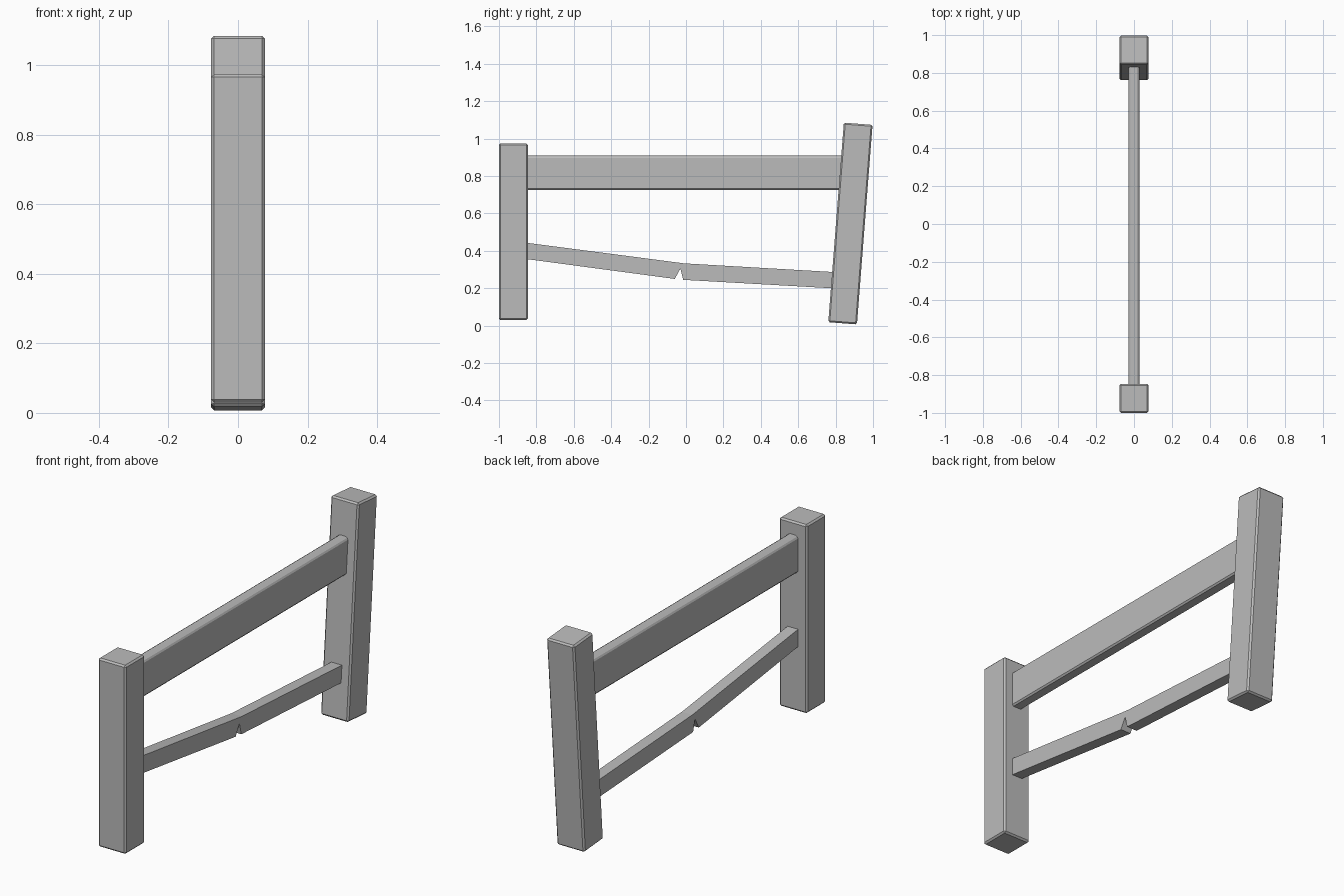
import bpy, bmesh, math
from mathutils import Matrix, Vector

if "Cube" in bpy.data.objects:
    bpy.data.objects.remove(bpy.data.objects["Cube"])

wood = bpy.data.materials.new("grey wood")
wood.diffuse_color = (0.5, 0.5, 0.5, 1)
wood.use_nodes = True
wood.node_tree.nodes["Principled BSDF"].inputs["Base Color"].default_value = wood.diffuse_color


def finish(bm, name):
    bmesh.ops.recalc_face_normals(bm, faces=bm.faces)
    mesh = bpy.data.meshes.new(name)
    bm.to_mesh(mesh)
    bm.free()
    mesh.materials.append(wood)
    obj = bpy.data.objects.new(name, mesh)
    bpy.context.collection.objects.link(obj)
    return obj


def post(name, y, z, length, tilt=0.0):
    """Square post with chamfered edges, leaning along y."""
    bm = bmesh.new()
    bmesh.ops.create_cube(bm, size=1)
    bmesh.ops.scale(bm, vec=(0.154, 0.154, length), verts=bm.verts)
    bmesh.ops.bevel(bm, geom=bm.edges[:], offset=0.008, segments=1,
                    affect='EDGES')
    obj = finish(bm, name)
    obj.matrix_world = (Matrix.Translation((0, y, z))
                        @ Matrix.Rotation(-tilt, 4, 'X'))
    return obj


def extrude(name, outline, step):
    """Flat outline swept along one direction."""
    bm = bmesh.new()
    face = bm.faces.new([bm.verts.new(p) for p in outline])
    side = bmesh.ops.extrude_face_region(bm, geom=[face])
    moved = [v for v in side["geom"] if isinstance(v, bmesh.types.BMVert)]
    bmesh.ops.translate(bm, vec=Vector(step), verts=moved)
    return finish(bm, name)


# Upright post and the leaning post
post("front_post", -0.923, 0.5025, 0.945)
post("back_post", 0.879, 0.546, 1.07, math.radians(4.47))

# Straight top rail with wide top chamfers and narrow bottom chamfers
half = [(0.022, 0.725), (0.029, 0.733), (0.029, 0.897), (0.024, 0.905),
        (0.015, 0.91)]
section = half + [(-x, z) for x, z in reversed(half)]
extrude("top_rail", [(x, -0.86, z) for x, z in section], (0, 1.71, 0))

# Sagging lower rail, cracked from below at the middle
crack = [(-0.86, 0.357), (-0.06, 0.25), (-0.03, 0.305), (-0.015, 0.245),
         (0.80, 0.199), (0.80, 0.286), (-0.01, 0.333), (-0.86, 0.444)]
extrude("cracked_rail", [(-0.029, y, z) for y, z in crack], (0.058, 0, 0))
